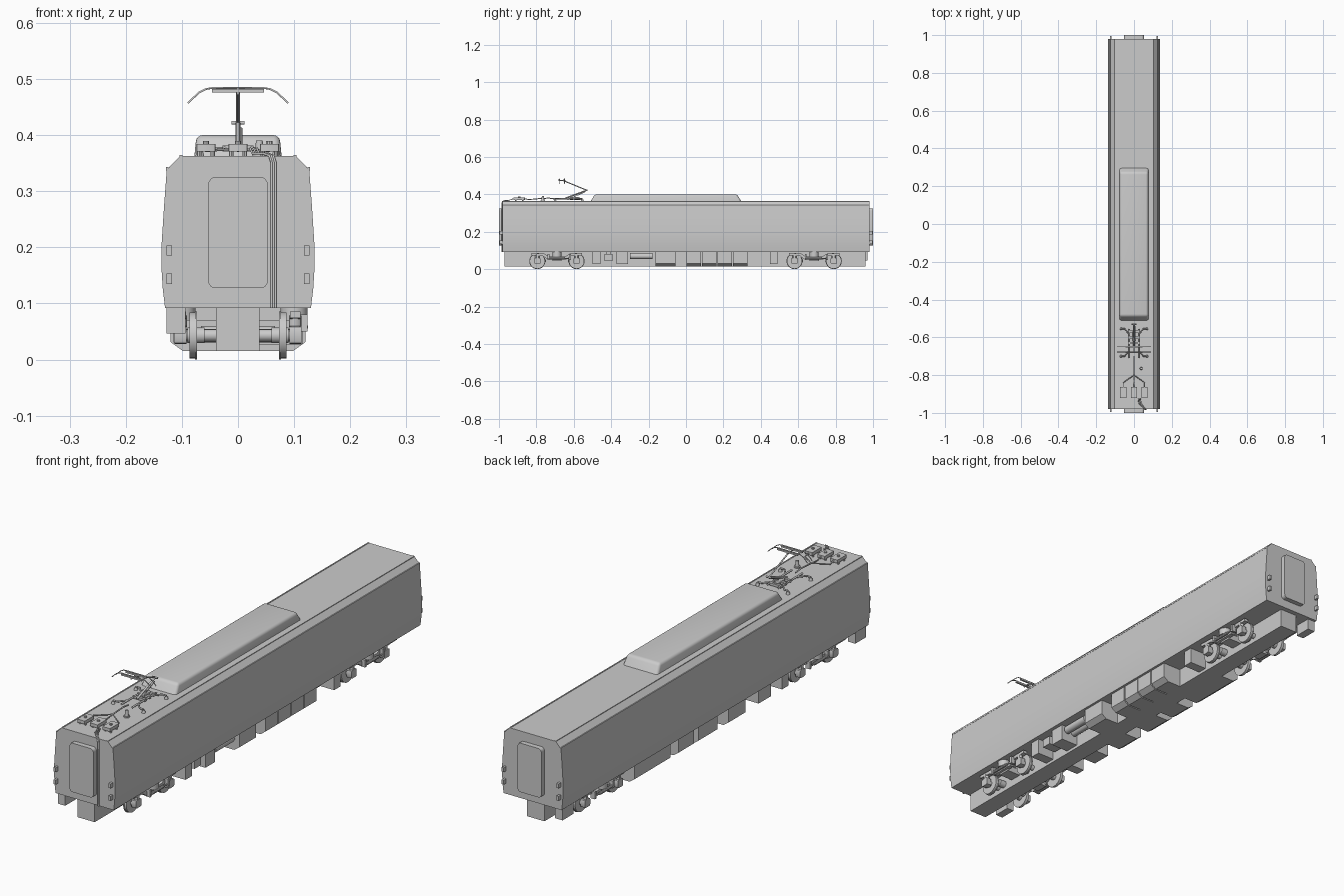
import bpy, bmesh, math
from mathutils import Vector, Matrix

if "Cube" in bpy.data.objects:
    bpy.data.objects.remove(bpy.data.objects["Cube"])


def finish(name, bm, angle=30):
    bmesh.ops.recalc_face_normals(bm, faces=bm.faces[:])
    me = bpy.data.meshes.new(name)
    bm.to_mesh(me)
    bm.free()
    ob = bpy.data.objects.new(name, me)
    bpy.context.collection.objects.link(ob)
    bpy.ops.object.select_all(action='DESELECT')
    ob.select_set(True)
    bpy.context.view_layer.objects.active = ob
    bpy.ops.object.shade_smooth_by_angle(angle=math.radians(angle))
    return ob


def box(name, x, y, z, bevel=0, axis=None, seg=4):
    """Box from ranges; bevels the edges along one axis, or all of them."""
    bm = bmesh.new()
    bmesh.ops.create_cube(bm, size=1)
    for v in bm.verts:
        v.co = [r[0] if c < 0 else r[1] for c, r in zip(v.co, (x, y, z))]
    if bevel:
        edges = [e for e in bm.edges if axis is None
                 or abs((e.verts[0].co - e.verts[1].co).normalized()[axis]) > .9]
        bmesh.ops.bevel(bm, geom=edges, offset=bevel, segments=seg, profile=.5, affect='EDGES')
    return finish(name, bm)


def extrude(name, pts, axis, a, b):
    """Profile in (x,z) extruded along y, or in (y,z) extruded along x."""
    bm = bmesh.new()
    vs = [bm.verts.new((p, a, q) if axis == 'y' else (a, p, q)) for p, q in pts]
    f = bm.faces.new(vs)
    r = bmesh.ops.extrude_face_region(bm, geom=[f])
    d = Vector((0, b - a, 0)) if axis == 'y' else Vector((b - a, 0, 0))
    bmesh.ops.translate(bm, vec=d, verts=[v for v in r['geom'] if isinstance(v, bmesh.types.BMVert)])
    return finish(name, bm, 12)


def cyl(name, p, q, r, seg=16, r2=None):
    p, q = Vector(p), Vector(q)
    bm = bmesh.new()
    m = Matrix.Translation((p + q) / 2) @ (q - p).to_track_quat('Z', 'Y').to_matrix().to_4x4()
    bmesh.ops.create_cone(bm, cap_ends=True, segments=seg, radius1=r,
                          radius2=r if r2 is None else r2, depth=(q - p).length, matrix=m)
    return finish(name, bm)


def tube(name, pts, r):
    cu = bpy.data.curves.new(name, 'CURVE')
    cu.dimensions = '3D'
    cu.bevel_depth = r
    cu.bevel_resolution = 1
    cu.use_fill_caps = True
    s = cu.splines.new('POLY')
    s.points.add(len(pts) - 1)
    for sp, p in zip(s.points, pts):
        sp.co = (*p, 1)
    ob = bpy.data.objects.new(name, cu)
    bpy.context.collection.objects.link(ob)
    return ob


# Car body shell and roof-edge gutters
half = [(.130, .092), (.134, .125), (.1365, .165), (.1365, .20), (.132, .27), (.127, .338), (.103, .363)]
extrude("body_shell", half + [(-x, z) for x, z in reversed(half)], 'y', -.98, .98)
for s in (-1, 1):
    box("roof_gutter", sorted((s * .124, s * .128)), (-.98, .98), (.336, .343))
    box("roof_rib", sorted((s * .099, s * .104)), (-.98, .98), (.359, .3645))

# Gangways and corner couplers on both ends
for s in (-1, 1):
    box("gangway", (-.053, .053), sorted((s * .975, s * 1.0)), (.127, .325), .013, 1)
    for sx in (-1, 1):
        for z in (.135, .185):
            box("end_bracket", sorted((sx * .118, sx * .127)), sorted((s * .975, s * .996)), (z, z + .018))

# Roof fairing with sloping ends
bm = bmesh.new()
bmesh.ops.create_cube(bm, size=1)
for v in bm.verts:
    top = v.co.z > 0
    v.co = ((.074 if top else .078) * (1 if v.co.x > 0 else -1),
            (.273 if top else .297) if v.co.y > 0 else (-.487 if top else -.512),
            .400 if top else .360)
edges = [e for e in bm.edges if max(v.co.z for v in e.verts) > .38]
bmesh.ops.bevel(bm, geom=edges, offset=.011, segments=4, profile=.5, affect='EDGES')
finish("roof_fairing", bm, 40)

# Underframe spine and small end boxes
box("underframe_spine", (-.039, .038), (-.97, .96), (.015, .094))
for y in (-.97, .90):
    box("end_equipment_box", (-.127, -.094), (y, y + .07), (.046, .094))


def equipment(s, y0, y1, low=.015):
    pts = [(.036, .094), (.036, low), (.098, low), (.12, low + .016), (.12, .094)]
    extrude("underfloor_box", [(s * x, z) for x, z in pts], 'y', y0, y1)


# Underfloor equipment: right side, then left side
equipment(1, -.163, -.057)
for i in range(4):
    equipment(1, .003 + i * .083, .081 + i * .083)
for y0, y1 in ((-.50, -.457), (-.372, -.31), (.45, .49)):
    box("underfloor_cabinet", (.036, .115), (y0, y1), (.027, .094))
box("small_cabinet", (.05, .11), (-.435, -.393), (.045, .08))
box("cabinet_hanger", (.06, .08), (-.425, -.403), (.07, .094))
for x in (.062, .096):
    cyl("air_reservoir", (x, -.30, .07), (x, -.18, .07), .016)
for y0, y1 in ((.27, .50), (.12, .22), (-.03, .09), (-.21, -.10)):
    equipment(-1, y0, y1)
for y0, y1 in ((-.38, -.30), (-.49, -.45)):
    box("underfloor_cabinet", (-.115, -.036), (y0, y1), (.03, .094))


# Bogies: wheelsets, side frames, springs and dampers
def bogie(yc):
    for dy in (-.105, .105):
        y = yc + dy
        cyl("axle", (-.108, y, .043), (.108, y, .043), .011)
        for s in (-1, 1):
            cyl("wheel_tread", (s * .076, y, .043), (s * .086, y, .043), .041, 32)
            cyl("wheel_flange", (s * .073, y, .043), (s * .077, y, .043), .043, 32)
            cyl("wheel_hub", (s * .060, y, .043), (s * .090, y, .043), .014)
            box("axle_box", sorted((s * .092, s * .113)), (y - .017, y + .017), (.028, .060), .006, 0, 2)
            cyl("axle_spring", (s * .102, y, .058), (s * .102, y, .078), .011, 12)
        cyl("traction_motor", (-.066, y - dy * .3, .045), (.066, y - dy * .3, .045), .015)
    # dropped-centre frame profile in (y, z)
    hp = [(.135, .086), (.135, .074), (.075, .070), (.05, .052)]
    frame = [(yc + a, z) for a, z in hp] + [(yc - a, z) for a, z in reversed(hp)]
    inner = [(.045, .068), (.07, .084)]
    frame += [(yc - a, z) for a, z in reversed(inner)] + [(yc + a, z) for a, z in inner]
    for s in (-1, 1):
        extrude("bogie_side_frame", frame, 'x', s * .093, s * .111)
        cyl("air_spring", (s * .100, yc, .066), (s * .100, yc, .094), .024, 20)
        cyl("damper", (s * .119, yc - .045, .058), (s * .119, yc + .04, .058), .006, 10)
        cyl("damper_rod", (s * .119, yc + .04, .058), (s * .119, yc + .075, .058), .003, 8)
        for y in (yc - .045, yc + .07):
            box("damper_bracket", sorted((s * .105, s * .124)), (y - .005, y + .005), (.050, .080))
    box("bogie_bolster", (-.1, .1), (yc - .025, yc + .025), (.045, .07))


for yc in (-.69, .685):
    bogie(yc)

# Pantograph base with insulated feet
for s in (-1, 1):
    tube("pantograph_base_rail", [(s * .024, -.71, .376), (s * .024, -.555, .376)], .004)
    for y in (-.70, -.555):
        cyl("insulator", (s * .068, y, .361), (s * .068, y, .374), .008, 12, .005)
        tube("foot_arm", [(s * .068, y, .376), (s * .05, y, .376), (s * .024, y + (.03 if y < -.6 else -.03), .376)], .0035)
for y in (-.63, -.60, -.57):
    box("pantograph_crossbar", (-.028, .028), (y - .005, y + .005), (.371, .381))
cyl("raising_cylinder", (0, -.62, .379), (0, -.57, .379), .008, 12)

# Pantograph arms, single-arm elbow towards the rear
tube("lower_arm", [(0, -.645, .379), (0, -.53, .422)], .0045)
tube("control_rod", [(.006, -.62, .378), (.006, -.54, .412)], .0018)
tube("elbow_joint", [(-.012, -.53, .422), (.012, -.53, .422)], .004)
tube("upper_arm", [(0, -.53, .422), (0, -.662, .476)], .0032)
tube("head_pivot", [(0, -.683, .474), (0, -.645, .474)], .0025)

# Collector head: two strips with curved horns
for y in (-.678, -.650):
    box("contact_strip", (-.046, .046), (y - .004, y + .004), (.476, .482))
    bow = [(.045, .484), (.057, .482), (.069, .476), (.08, .466), (.089, .457)]
    tube("collector_horn", [(-x, y, z) for x, z in reversed(bow)] + [(x, y, z) for x, z in bow], .0018)
    tube("head_link", [(0, y, .474), (0, y, .484)], .002)

# Roof switchgear, surge arrester and high-voltage leads
cyl("arrester_flange", (.038, -.765, .362), (.038, -.765, .368), .012)
cyl("surge_arrester", (.038, -.765, .366), (.038, -.765, .390), .008, 16, .006)
tube("roof_busbar", [(0, -.70, .376), (0, -.735, .380), (0, -.80, .376)], .003)
for x in (-.057, 0, .056):
    box("switch_box", (x - .017, x + .017), (-.922, -.862), (.371, .384), .003, 2, 2)
    for y in (-.91, -.874):
        for dx in (-.012, .012):
            cyl("switch_foot", (x + dx, y, .361), (x + dx, y, .373), .004, 8)
    cyl("switch_terminal", (x, -.892, .383), (x, -.892, .389), .006, 10)
    tube("fan_lead", [(0, -.80, .376), (x, -.84, .372), (x, -.865, .378)], .0025)

# Cable bundle over the roof edge and down the front
for i in range(3):
    x = .060 + i * .0035
    tube("front_cable", [(.022 + i * .006, -.925, .376), (.026 + i * .006, -.95, .367),
                         (.045 + i * .004, -.97, .367), (x - .004, -.982, .363),
                         (x, -.984, .350), (x, -.984, .092)], .0021)
